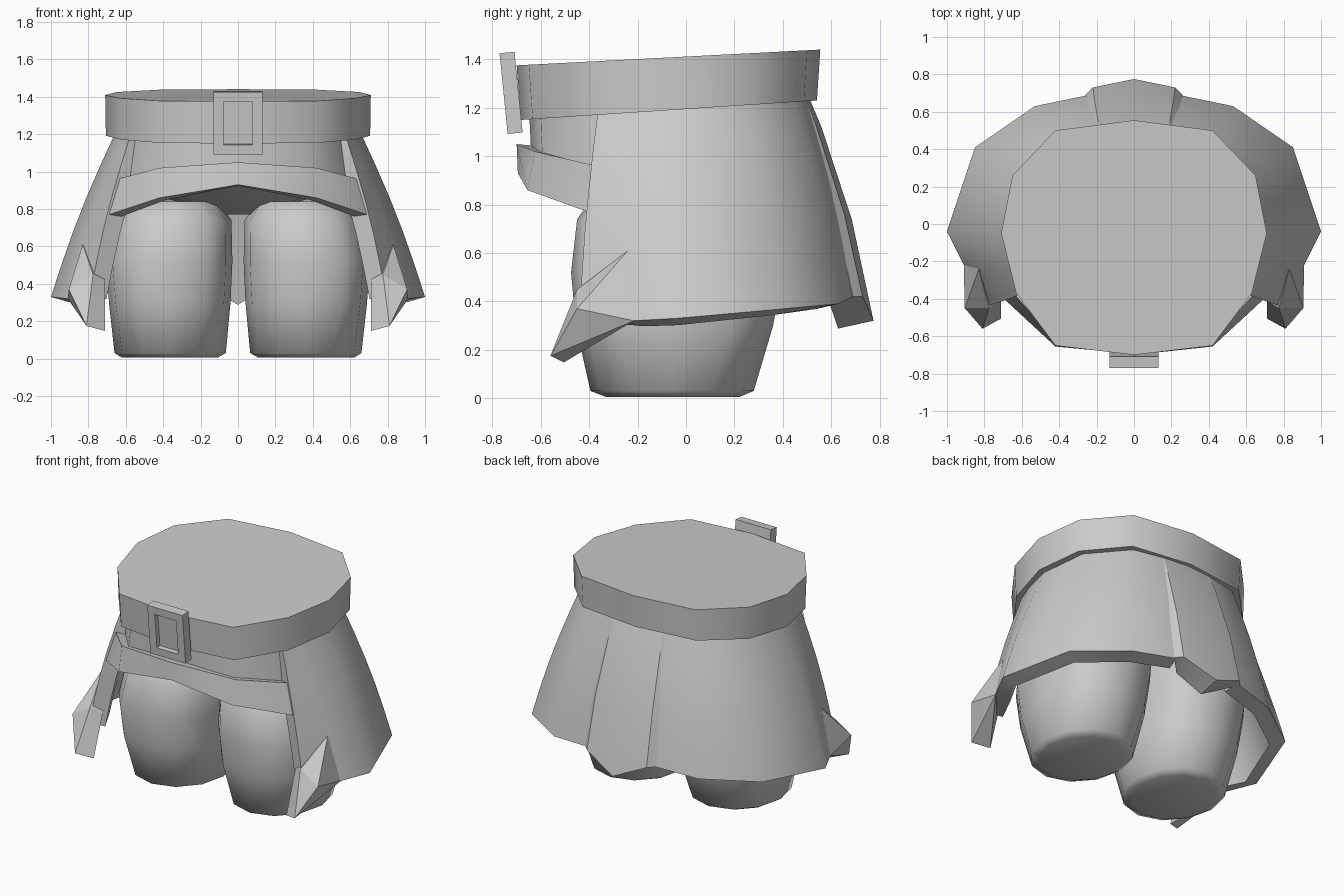
import bpy, bmesh, math
from mathutils import Vector, Matrix

if "Cube" in bpy.data.objects:
    bpy.data.objects.remove(bpy.data.objects["Cube"])

grey = bpy.data.materials.new("plain_grey")
grey.use_nodes = True
COLOUR = (0.6, 0.6, 0.6, 1)
grey.diffuse_color = COLOUR
grey.node_tree.nodes["Principled BSDF"].inputs["Base Color"].default_value = COLOUR


def finish(name, bm, mirror=False, thickness=0, angle=60):
    """Turn a bmesh into an object, apply its modifiers, then shade it."""
    mesh = bpy.data.meshes.new(name)
    bm.to_mesh(mesh)
    bm.free()
    mesh.materials.append(grey)
    ob = bpy.data.objects.new(name, mesh)
    bpy.context.collection.objects.link(ob)
    bpy.ops.object.select_all(action='DESELECT')
    ob.select_set(True)
    bpy.context.view_layer.objects.active = ob
    if mirror:
        mod = ob.modifiers.new("mirror", 'MIRROR')
        mod.use_mirror_merge = False
    if thickness:
        mod = ob.modifiers.new("thickness", 'SOLIDIFY')
        mod.thickness = thickness
        mod.offset = -1
    for mod in list(ob.modifiers):
        bpy.ops.object.modifier_apply(modifier=mod.name)
    bpy.ops.object.shade_smooth_by_angle(angle=math.radians(angle))


def sheet(columns):
    """Surface through columns of points, each column running top to bottom."""
    bm = bmesh.new()
    grid = [[bm.verts.new(p) for p in col] for col in columns]
    for a, b in zip(grid, grid[1:]):
        for k in range(len(a) - 1):
            bm.faces.new((a[k], a[k + 1], b[k + 1], b[k]))
    return bm


def loft(rings):
    """Closed solid through rings of points, bottom ring first."""
    bm = bmesh.new()
    loops = [[bm.verts.new(p) for p in ring] for ring in rings]
    n = len(loops[0])
    for a, b in zip(loops, loops[1:]):
        for i in range(n):
            j = (i + 1) % n
            bm.faces.new((a[i], a[j], b[j], b[i]))
    bm.faces.new(loops[0][::-1])
    bm.faces.new(loops[-1])
    bmesh.ops.recalc_face_normals(bm, faces=bm.faces[:])
    return bm


def flip(col):
    return [(-x, y, z) for x, y, z in col]


def rounded(t, power):
    """Point on a unit circle, squared off as the power rises above two."""
    return [math.copysign(abs(v) ** (2 / power), v) for v in (math.cos(t), math.sin(t))]


# Waist outline, counter-clockwise from the front
half = [(0, -.70), (.42, -.65), (.63, -.37), (.71, -.05), (.65, .26), (.42, .50), (0, .555)]
outline = half + [(-x, y) for x, y in half[-2:0:-1]]

# Belt, slightly higher at the back
finish("belt", loft([
    [(x * .995, y * .975, 1.195 + .064 * y) for x, y in outline],
    [(x, y, 1.412 + .052 * y) for x, y in outline]]))

# Recessed hips under the belt, tapering to the crotch
finish("hips", loft([
    [(x * .15, y * .15, .77) for x, y in outline],
    [(x * .95, y * .91, .95) for x, y in outline],
    [(x * .88, y * .925, 1.21 + .06 * y) for x, y in outline]]))

# Buckle with a sunken window
bm = bmesh.new()
bmesh.ops.create_cube(bm, size=1)
bmesh.ops.scale(bm, vec=(.26, .062, .335), verts=bm.verts[:])
front = min(bm.faces, key=lambda f: f.calc_center_median().y)
bmesh.ops.inset_region(bm, faces=[front], thickness=.073)
bmesh.ops.inset_region(bm, faces=[front], thickness=.002, depth=-.03)
bmesh.ops.transform(bm, verts=bm.verts[:],
                    matrix=Matrix.Translation((0, -.723, 1.262)) @ Matrix.Rotation(.1, 4, 'X'))
finish("buckle", bm, angle=20)

# Skirt side: (top, bottom) of each column from the front edge to the back
ends = [((.58, -.365, 1.18), (.79, -.44, .34)),
        ((.62, -.25, 1.19), (.91, -.22, .32)),
        ((.655, -.05, 1.21), (1.0, -.04, .33)),
        ((.60, .24, 1.23), (.85, .41, .37)),
        ((.39, .455, 1.235), (.53, .63, .39)),
        ((.18, .495, 1.24), (.24, .69, .42))]
rows = 5
columns = []
for top, bottom in ends:
    t, b = Vector(top), Vector(bottom)
    out = Vector((b.x, b.y, 0)).normalized()
    columns.append([t.lerp(b, k / rows) + out * .02 * math.sin(math.pi * k / rows)
                    for k in range(rows + 1)])
finish("skirt_side", sheet(columns), mirror=True, thickness=.10, angle=50)

# Raised back panel with a pointed hem
edge = [(.18, .495, 1.24), (.19, .54, 1.12), (.21, .655, .76), (.22, .73, .42)]
middle = [(0, .51, 1.24), (0, .56, 1.12), (0, .685, .74), (0, .775, .32)]
foot = [(.20, .475, 1.24), (.22, .515, 1.12), (.245, .62, .76), (.26, .69, .42)]
finish("back_panel", sheet([foot, edge, middle, flip(edge), flip(foot)]), thickness=.15, angle=25)

# Front sash joining both skirt sides
sash_end = [(.645, -.37, .96), (.69, -.405, .77)]
sash_mid = [(.42, -.625, 1.02), (.42, -.655, .86)]
sash_centre = [(0, -.70, 1.05), (0, -.695, .93)]
finish("front_sash", sheet([flip(sash_end), flip(sash_mid), sash_centre, sash_mid, sash_end]),
       thickness=.07)

# Folded skirt corner
bm = bmesh.new()
for p in [(.83, -.24, .61), (.775, -.45, .45), (.905, -.45, .37), (.81, -.56, .175),
          (.71, -.505, .148), (.91, -.215, .32), (.71, -.41, .42)]:
    bm.verts.new(p)
bmesh.ops.convex_hull(bm, input=bm.verts[:])
finish("skirt_corner", bm, mirror=True, angle=15)

# Thighs: height, x range, y range and squareness of each ring
sections = [(.005, .11, .62, -.33, .22, 2), (.03, .065, .66, -.395, .28, 2),
            (.30, .04, .69, -.455, .36, 2.5), (.52, .03, .705, -.475, .40, 2.7),
            (.74, .035, .65, -.45, .40, 2.7), (.84, .10, .57, -.38, .34, 2.3)]
sides = 12
rings = []
for z, x0, x1, y0, y1, power in sections:
    ring = [rounded(math.tau * i / sides, power) for i in range(sides)]
    rings.append([((x0 + x1) / 2 + (x1 - x0) / 2 * u, (y0 + y1) / 2 + (y1 - y0) / 2 * v, z)
                  for u, v in ring])
finish("thigh", loft(rings), mirror=True)
